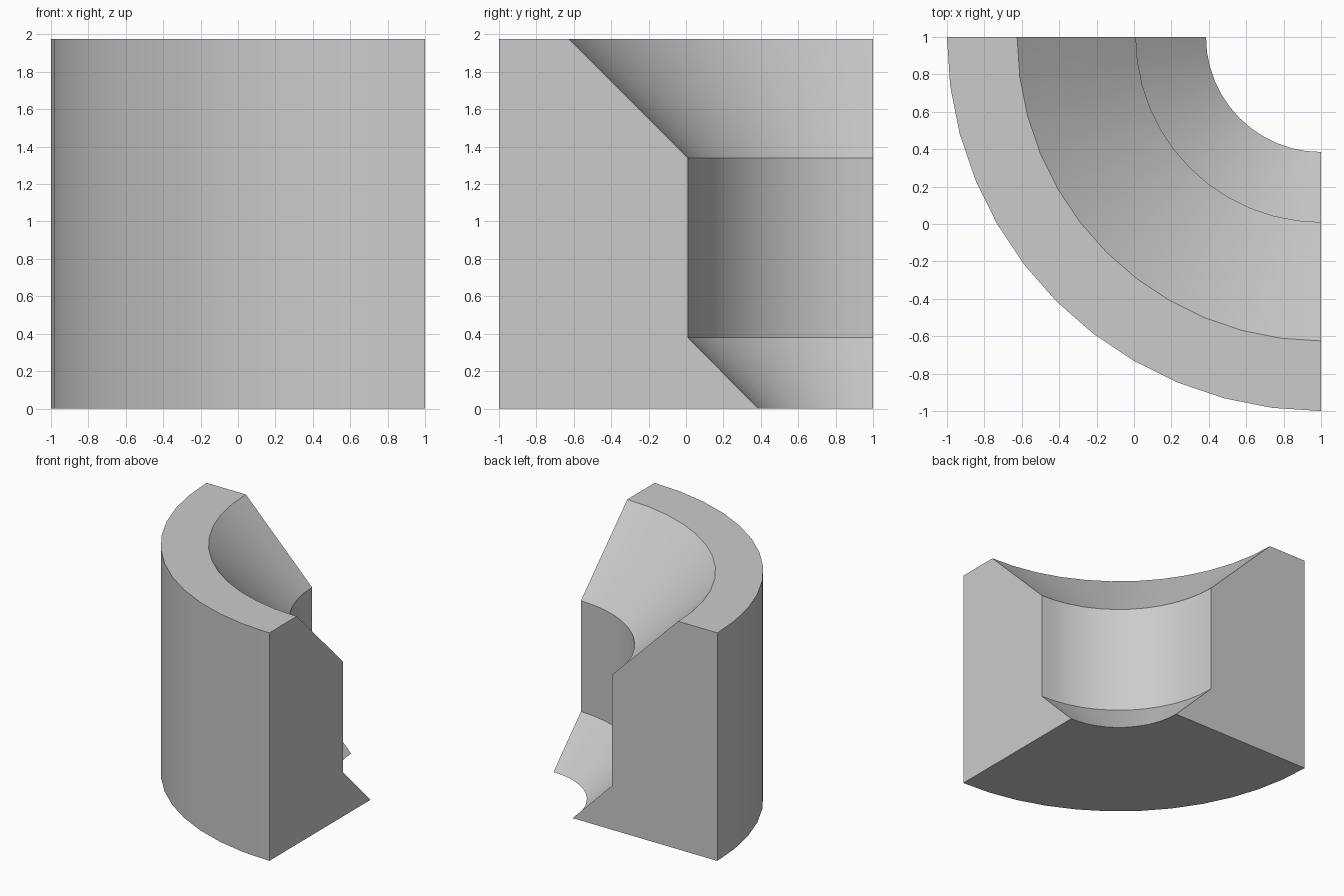
import bpy, bmesh, math
from mathutils import Vector

cube = bpy.data.objects.get("Cube")
if cube:
    bpy.data.objects.remove(cube, do_unlink=True)

# Single plain grey
grey = bpy.data.materials.new("plain_grey")
grey.use_nodes = True
colour = (0.6, 0.6, 0.6, 1)
grey.diffuse_color = colour
grey.node_tree.nodes["Principled BSDF"].inputs["Base Color"].default_value = colour

# Cross-section as (radius, height): straight outer wall, stepped conical bore
profile = [(2, 0), (2, 1.975), (1.625, 1.975), (0.99, 1.34), (0.99, 0.38), (0.615, 0)]
axis = Vector((1, 1, 0))

# Sweep the cross-section through a quarter turn about the corner axis
bm = bmesh.new()
section = bm.faces.new([bm.verts.new(axis + Vector((-r, 0, z))) for r, z in profile])
bmesh.ops.spin(bm, geom=[section, *section.edges, *section.verts], cent=axis,
               axis=(0, 0, 1), angle=math.pi / 2, steps=12, use_duplicate=False)
bmesh.ops.remove_doubles(bm, verts=bm.verts, dist=0.0001)
bmesh.ops.recalc_face_normals(bm, faces=bm.faces)

mesh = bpy.data.meshes.new("quarter_ring")
bm.to_mesh(mesh)
bm.free()
mesh.materials.append(grey)
ring = bpy.data.objects.new("quarter_ring", mesh)
bpy.context.collection.objects.link(ring)

# Smooth around the curve, crisp at the corners
bpy.ops.object.select_all(action="DESELECT")
ring.select_set(True)
bpy.context.view_layer.objects.active = ring
bpy.ops.object.shade_smooth_by_angle(angle=math.radians(30))
